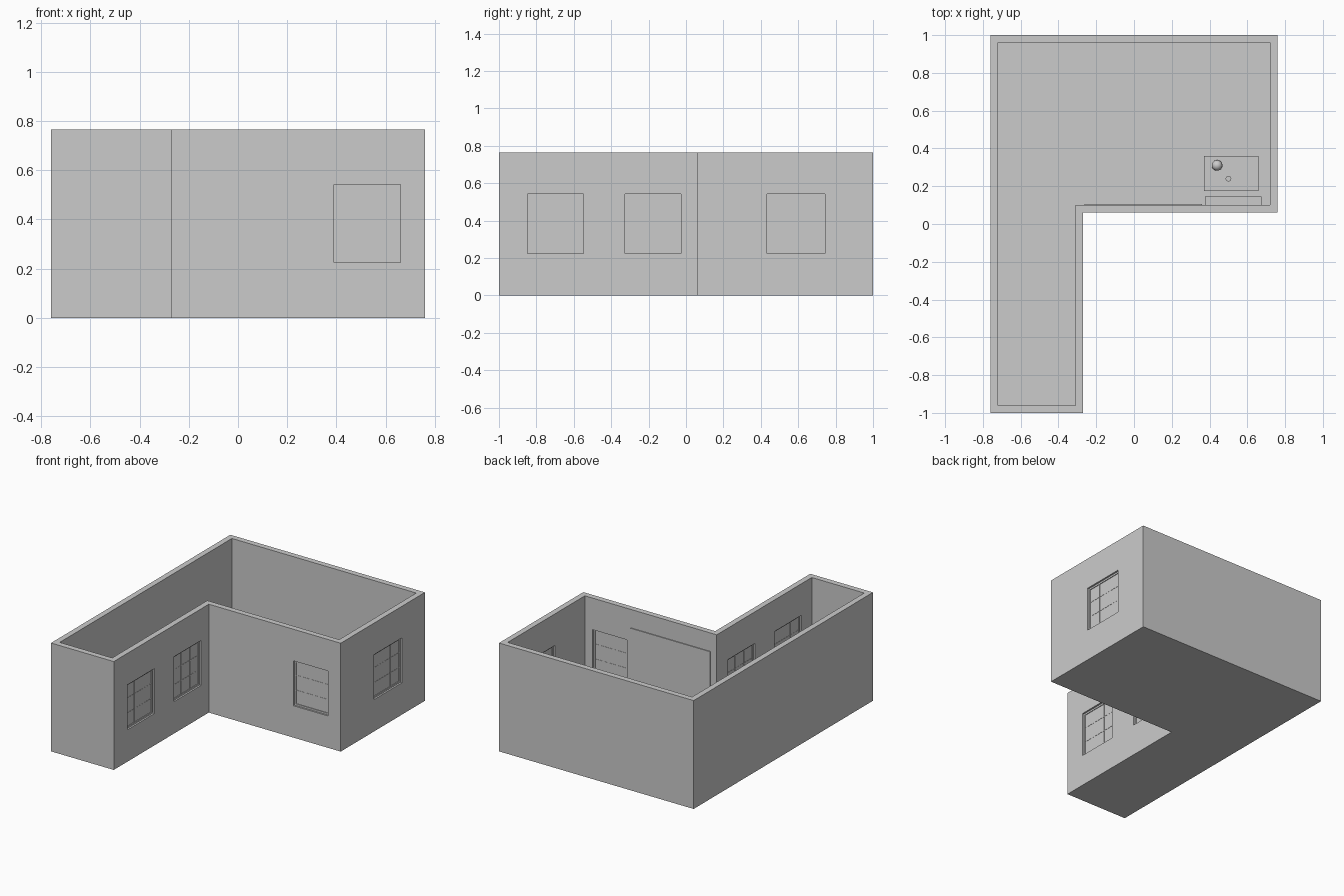
import bpy
import bmesh
from math import pi
from mathutils import Matrix

cube = bpy.data.objects.get("Cube")
if cube:
    bpy.data.objects.remove(cube, do_unlink=True)

grey = bpy.data.materials.new("plain grey")
grey.use_nodes = True
grey.diffuse_color = (0.6, 0.6, 0.6, 1)
grey.node_tree.nodes["Principled BSDF"].inputs["Base Color"].default_value = (0.6, 0.6, 0.6, 1)

WALL, HEIGHT, FLOOR = 0.04, 0.765, 0.01
SILL, HEAD = 0.225, 0.542


def finish(name, bm):
    mesh = bpy.data.meshes.new(name)
    bmesh.ops.recalc_face_normals(bm, faces=bm.faces)
    bm.to_mesh(mesh)
    bm.free()
    mesh.materials.append(grey)
    obj = bpy.data.objects.new(name, mesh)
    bpy.context.collection.objects.link(obj)
    return obj


def add_box(bm, lo, hi):
    size = [b - a for a, b in zip(lo, hi)]
    mid = [(a + b) / 2 for a, b in zip(lo, hi)]
    bmesh.ops.create_cube(bm, size=1, matrix=Matrix.Translation(mid) @ Matrix.Diagonal((*size, 1)))


def boxes(name, *spans):
    bm = bmesh.new()
    for lo, hi in spans:
        add_box(bm, lo, hi)
    return finish(name, bm)


def outline(inset):
    """Corner points of the L-shaped plan, moved inwards by inset."""
    x0, x1, x2 = -0.76 + inset, -0.27 - inset, 0.76 - inset
    y0, y1, y2 = -1 + inset, 0.06 + inset, 1 - inset
    return [(x0, y0), (x1, y0), (x1, y1), (x2, y1), (x2, y2), (x0, y2)]


def slab(name, inset, bottom, top):
    bm = bmesh.new()
    face = bm.faces.new([bm.verts.new((x, y, bottom)) for x, y in outline(inset)])
    grown = bmesh.ops.extrude_face_region(bm, geom=[face])
    verts = [v for v in grown["geom"] if isinstance(v, bmesh.types.BMVert)]
    bmesh.ops.translate(bm, verts=verts, vec=(0, 0, top - bottom))
    return finish(name, bm)


def carve(target, cutter):
    """Cut one object out of another and discard the cutter."""
    cutter.hide_render = True
    mod = target.modifiers.new("cut", "BOOLEAN")
    mod.operation, mod.solver, mod.object = "DIFFERENCE", "EXACT", cutter
    bpy.context.view_layer.objects.active = target
    bpy.ops.object.modifier_apply(modifier=mod.name)
    bpy.data.objects.remove(cutter, do_unlink=True)


def window(name, centre, width, turned, columns):
    """Opening, frame, pane and glazing bars; u runs along the wall, v through it."""
    place = Matrix.Translation((*centre, 0)) @ Matrix.Rotation(pi / 2 if turned else 0, 4, "Z")
    half, rim = width / 2, 0.012

    def part(suffix, spans):
        obj = boxes(name + suffix, *spans)
        obj.data.transform(place)
        return obj

    carve(walls, part("_cutter", [((-half, -WALL, SILL), (half, WALL, HEAD))]))
    d = 0.008
    part("_frame", [
        ((-half, -d, SILL), (-half + rim, d, HEAD)),
        ((half - rim, -d, SILL), (half, d, HEAD)),
        ((-half + rim, -d, SILL), (half - rim, d, SILL + rim)),
        ((-half + rim, -d, HEAD - rim), (half - rim, d, HEAD)),
    ])
    part("_pane", [((-half + rim, -0.003, SILL + rim), (half - rim, 0.003, HEAD - rim))])
    bars = []
    for i in columns:
        u = -half + width * i / 3
        bars.append(((u - 0.003, -0.005, SILL + rim), (u + 0.003, 0.005, HEAD - rim)))
    for i in (1, 2):
        z = SILL + (HEAD - SILL) * i / 3
        bars.append(((-half + rim, -0.0045, z - 0.002), (half - rim, 0.0045, z + 0.002)))
    part("_bars", bars)


# Walls and floor
walls = slab("walls", 0, 0, HEIGHT)
carve(walls, slab("room_cutter", WALL, FLOOR, HEIGHT + 0.1))

# Windows
window("front_window", (0.525, 0.08), 0.27, False, (1,))
window("side_window", (0.74, 0.587), 0.31, True, (1, 2))
window("wing_window_front", (-0.29, -0.697), 0.3, True, (1, 2))
window("wing_window_back", (-0.29, -0.177), 0.3, True, (1, 2))

# Wall board on the inside of the front wall
boxes("wall_board", ((-0.262, 0.098, 0.23), (0.36, 0.106, 0.635)))

# Radiator under the front window
boxes("radiator", ((0.375, 0.1, 0.04), (0.675, 0.145, 0.19)))

# Table
X0, X1, Y0, Y1, TOP, LEG = 0.37, 0.66, 0.175, 0.36, 0.2, 0.015
boxes("table_top", ((X0, Y0, TOP - 0.012), (X1, Y1, TOP)))
boxes("table_legs", *[((x, y, FLOOR), (x + LEG, y + LEG, TOP - 0.012))
                      for x in (X0, X1 - LEG) for y in (Y0, Y1 - LEG)])

# Small things on the table
bm = bmesh.new()
bmesh.ops.create_uvsphere(bm, u_segments=24, v_segments=12, radius=0.028,
                          matrix=Matrix.Translation((0.44, 0.31, TOP + 0.028)))
ball = finish("table_ball", bm)
ball.data.shade_smooth()

bm = bmesh.new()
bmesh.ops.create_cone(bm, cap_ends=True, segments=16, radius1=0.015, radius2=0.015, depth=0.03,
                      matrix=Matrix.Translation((0.5, 0.24, TOP + 0.015)))
finish("table_cup", bm)
